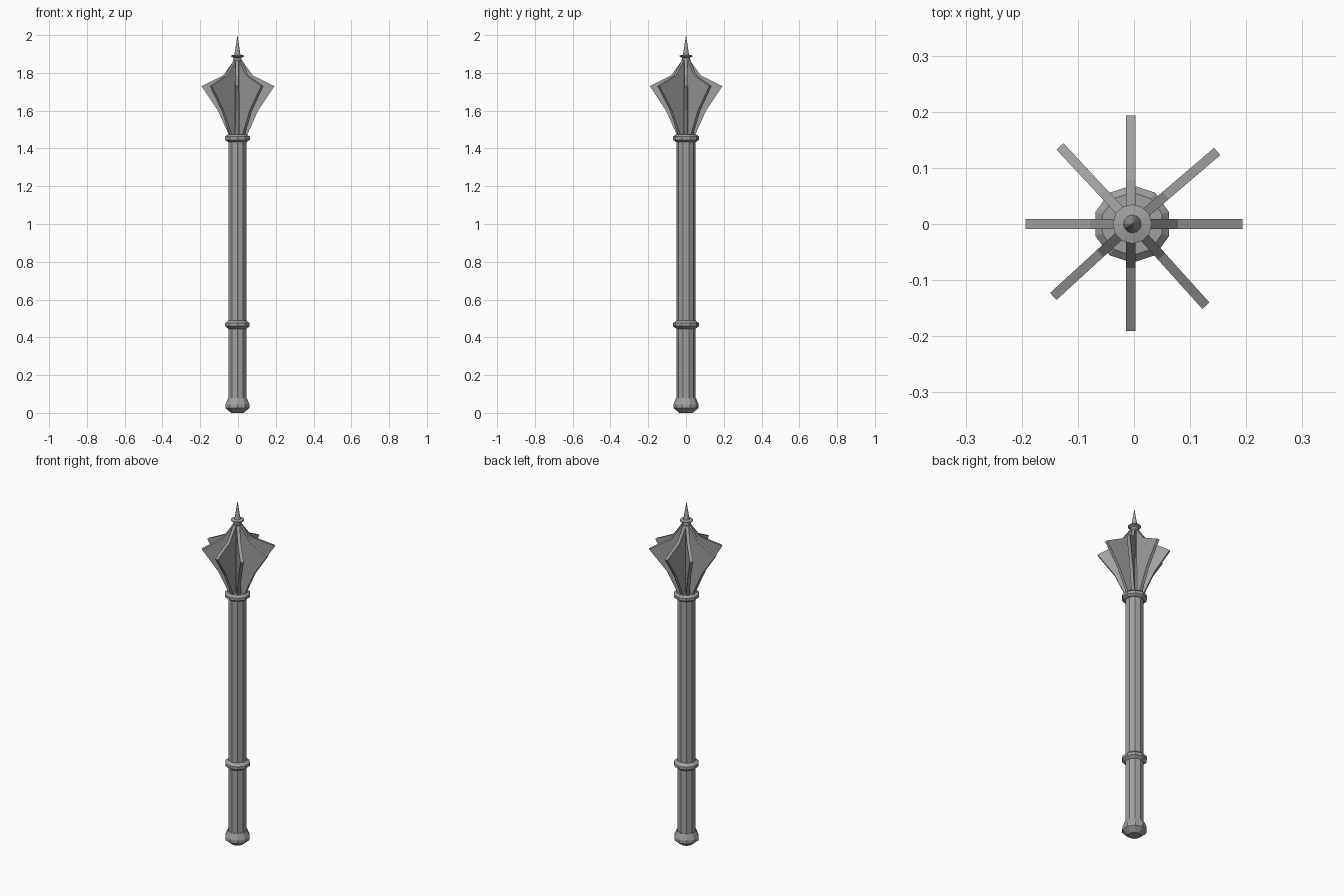
import bpy, bmesh
from math import sin, cos, pi, radians

if "Cube" in bpy.data.objects:
    bpy.data.objects.remove(bpy.data.objects["Cube"])

CX = -0.003  # shaft axis

# Dark steel
steel = bpy.data.materials.new("dark_steel")
steel.diffuse_color = (0.35, 0.35, 0.35, 1)
steel.use_nodes = True
steel.node_tree.nodes["Principled BSDF"].inputs["Base Color"].default_value = steel.diffuse_color


def add_object(name, bm):
    bmesh.ops.recalc_face_normals(bm, faces=bm.faces)
    me = bpy.data.meshes.new(name)
    bm.to_mesh(me)
    bm.free()
    me.materials.append(steel)
    ob = bpy.data.objects.new(name, me)
    bpy.context.collection.objects.link(ob)
    return ob


def lathe(name, profile, sides):
    """Closed turned solid from (radius, z) pairs, one corner facing +y."""
    bm = bmesh.new()
    rings = []
    for r, z in profile:
        if r == 0:
            rings.append([bm.verts.new((CX, 0, z))])
        else:
            rings.append([bm.verts.new((CX + r * cos(pi / 2 + 2 * pi * i / sides),
                                        r * sin(pi / 2 + 2 * pi * i / sides), z))
                          for i in range(sides)])
    for a, b in zip(rings, rings[1:]):
        for i in range(sides):
            j = (i + 1) % sides
            if len(b) == 1:
                bm.faces.new((a[i], a[j], b[0]))
            else:
                bm.faces.new((a[i], a[j], b[j], b[i]))
    for ring in (rings[0], rings[-1]):
        if len(ring) > 1:
            bm.faces.new(ring)
    return add_object(name, bm)


def flange(name, angle, centre_x, length):
    """Flat blade of the head, pointing outward at the given angle."""
    outline = [(0, 1.46), (0.048, 1.46), (0.05, 1.475), (0.106, 1.60),
               (length, 1.73), (0.078, 1.787), (0.022, 1.865), (0, 1.865)]
    t = 0.0085
    c, s = cos(radians(angle)), sin(radians(angle))
    bm = bmesh.new()
    sides = [[bm.verts.new((centre_x + r * c - o * s, r * s + o * c, z))
              for r, z in outline] for o in (-t, t)]
    bm.faces.new(sides[0])
    bm.faces.new(sides[1][::-1])
    n = len(outline)
    for i in range(n):
        j = (i + 1) % n
        bm.faces.new((sides[0][i], sides[0][j], sides[1][j], sides[1][i]))
    return add_object(name, bm)


# Ten-sided shaft with pommel, grip ring and collar
lathe("shaft", [(0.05, 0.05), (0.05, 1.465)], 10)
lathe("pommel", [(0.035, 0), (0.067, 0.026), (0.067, 0.045), (0.053, 0.078)], 10)
lathe("grip_ring", [(0.05, 0.445), (0.068, 0.459), (0.068, 0.475), (0.05, 0.49)], 10)
lathe("collar", [(0.054, 1.435), (0.069, 1.446), (0.069, 1.462), (0.056, 1.473)], 10)

# Head core, finial ring and spike
lathe("head_core", [(0.03, 1.46), (0.024, 1.87)], 10)
lathe("finial", [(0.022, 1.855), (0.02, 1.88), (0.035, 1.887), (0.035, 1.892),
                 (0.016, 1.896), (0, 2.0)], 12)

# Eight flanges, the diagonal ones slightly uneven
for k, (angle, x, length) in enumerate([
        (0, 0, 0.193), (40.5, CX, 0.199), (90, -0.006, 0.193), (133, CX, 0.189),
        (180, 0, 0.193), (222.5, CX, 0.191), (270, -0.006, 0.191), (312, CX, 0.196)]):
    flange(f"flange_{k + 1}", angle, x, length)
